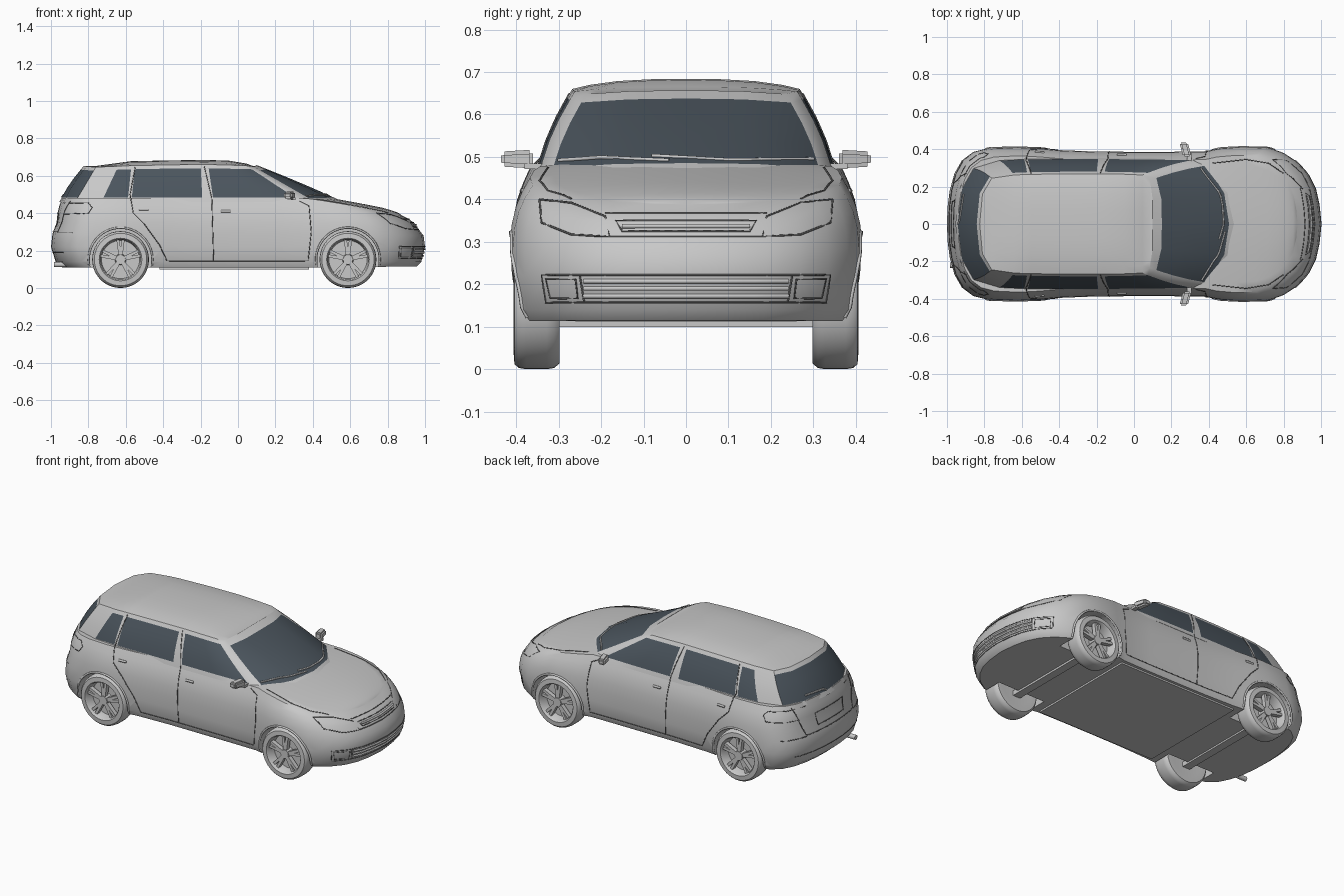
import bpy, bmesh, math
from mathutils import Vector, Matrix
from mathutils.bvhtree import BVHTree

if "Cube" in bpy.data.objects:
    bpy.data.objects.remove(bpy.data.objects["Cube"])


def material(name, rgb):
    m = bpy.data.materials.new(name)
    m.diffuse_color = (*rgb, 1)
    m.use_nodes = True
    m.node_tree.nodes["Principled BSDF"].inputs["Base Color"].default_value = m.diffuse_color
    return m


GREY = material("body grey", (0.58, 0.58, 0.58))
GLASS = material("tinted glass", (0.07, 0.09, 0.11))
DARK = material("seam dark", (0.12, 0.12, 0.12))


def smooth(ob, angle=40):
    bpy.ops.object.select_all(action='DESELECT')
    ob.select_set(True)
    bpy.context.view_layer.objects.active = ob
    bpy.ops.object.shade_smooth_by_angle(angle=math.radians(angle))


def link(name, bm, mats):
    me = bpy.data.meshes.new(name)
    bm.to_mesh(me)
    bm.free()
    for m in mats:
        me.materials.append(m)
    ob = bpy.data.objects.new(name, me)
    bpy.context.collection.objects.link(ob)
    return ob


FRACTIONS = (-1, -0.85, -0.6, -0.3, 0, 0.3, 0.6, 0.85, 1)


def shell(name, rings, top_crown, mats, rule=lambda row, col: 0):
    """Closed shell from half rings (front centre to rear centre), mirrored and capped."""
    verts, faces, idx = [], [], []
    n = len(rings[0])
    loops = [h + [(x, -y, z) for x, y, z in h[-2:0:-1]] for h in rings]
    m = len(loops[0])
    for loop in loops:
        verts += loop
    for r in range(len(rings) - 1):
        for c in range(m):
            d = (c + 1) % m
            faces.append((r * m + c, r * m + d, r * m + m + d, r * m + m + c))
            idx.append(rule(r, c if c < n - 1 else m - 1 - c))
    for half, crown in ((rings[0], lambda x, y, f: 0), (rings[-1], top_crown)):
        base, k = len(verts), len(FRACTIONS)
        for x, y, z in half:
            verts += [(x, f * y, z + crown(x, y, f)) for f in FRACTIONS]
        for c in range(n - 1):
            for j in range(k - 1):
                a = base + c * k + j
                faces.append((a, a + 1, a + k + 1, a + k))
                idx.append(0)
    bm = bmesh.new()
    bv = [bm.verts.new(v) for v in verts]
    for f, i in zip(faces, idx):
        bm.faces.new([bv[j] for j in f]).material_index = i
    bmesh.ops.remove_doubles(bm, verts=bm.verts, dist=0.0004)
    bmesh.ops.recalc_face_normals(bm, faces=bm.faces)
    return link(name, bm, mats), verts, faces


# Lower body: one plan outline, stacked in rings (side z, nose z, width, front x, rear x)
PLAN = [(1, 0), (.99, .10), (.97, .19), (.93, .27), (.87, .335), (.80, .38), (.72, .408),
        (.59, .415), (.46, .405), (.38, .389), (.2, .386), (0, .386), (-.2, .387), (-.4, .395),
        (-.5, .405), (-.63, .412), (-.78, .405), (-.86, .385), (-.92, .34), (-.96, .27),
        (-.985, .18), (-.997, .09), (-1, 0)]
RINGS = [(.11, .115, .95, .955, -.94), (.14, .14, .985, .98, -.975), (.22, .22, 1, 1, -1),
         (.29, .28, 1, .992, -.992), (.35, .315, .99, .965, -.97), (.40, .345, .965, .945, -.965),
         (.44, .368, .93, .915, -.955), (.48, .388, .885, .875, -.94)]


def body_ring(zs, zn, w, xf, xr):
    out = []
    for x, y in PLAN:
        if x > .38:
            x = .38 + (x - .38) * (xf - .38) / .62
        elif x < -.5:
            x = -.5 + (x + .5) * (xr + .5) / -.5
        g = max(0, (x - .35) / (xf - .35)) ** 1.2
        out.append((x, y * w, zs + (zn - zs) * g))
    return out


body, bverts, bfaces = shell(
    "body", [body_ring(*r) for r in RINGS],
    lambda x, y, f: .02 * min(1, y / .3) * (1 - f * f) if x > 0 else 0, [GREY])

# Cabin: columns from windscreen centre to rear window centre, belt point then roof point
CABIN = [((.56, 0, .462), (.10, 0, .657)), ((.53, .17, .46), (.10, .13, .655)),
         ((.43, .32, .45), (.085, .235, .648)), ((.34, .347, .46), (.045, .262, .654)),
         ((.1, .352, .46), (-.05, .266, .657)), ((-.13, .353, .46), (-.16, .268, .66)),
         ((-.19, .353, .46), (-.20, .268, .66)), ((-.4, .353, .46), (-.38, .268, .658)),
         ((-.57, .352, .46), (-.55, .265, .654)), ((-.59, .352, .46), (-.57, .265, .654)),
         ((-.73, .345, .46), (-.64, .262, .651)), ((-.87, .30, .46), (-.76, .245, .646)),
         ((-.93, .19, .46), (-.81, .16, .65)), ((-.955, 0, .46), (-.825, 0, .652))]
LEVELS = (0, .12, .4, .65, .9, 1)
GLASS_COLS = (0, 1, 3, 4, 6, 7, 9, 11, 12)


def cabin_ring(u):
    out = []
    for i, (a, b) in enumerate(CABIN):
        p = Vector(a).lerp(Vector(b), u)
        bulge = .01 * math.sin(math.pi * u)
        if i < 2:
            p.x += bulge
        elif i > 11:
            p.x -= bulge
        else:
            p.y += bulge
        out.append(tuple(p))
    return out


def roof_crown(x, y, f):
    ends = min(1, max(0, (.10 - x) / .12)) * min(1, max(0, (x + .825) / .25))
    return .024 * ends * (1 - f ** 4 * .6 - f * f * .4)


cabin, cverts, cfaces = shell(
    "cabin", [cabin_ring(u) for u in LEVELS], roof_crown, [GREY, GLASS],
    lambda r, c: int(1 <= r <= 3 and c in GLASS_COLS))
smooth(cabin, 35)

shift = len(bverts)
SURFACE = BVHTree.FromPolygons(bverts + cverts,
                               bfaces + [tuple(i + shift for i in f) for f in cfaces])

# Wheel arches cut from the body
WHEELS_X = (.588, -.628)
for wx in WHEELS_X:
    for s in (1, -1):
        bpy.ops.mesh.primitive_cylinder_add(vertices=48, radius=.166, depth=.3,
                                            location=(wx, s * .41, .152),
                                            rotation=(math.pi / 2, 0, 0))
        cutter = bpy.context.object
        cutter.hide_render = True
        mod = body.modifiers.new("arch", 'BOOLEAN')
        mod.operation, mod.solver, mod.object = 'DIFFERENCE', 'EXACT', cutter
        bpy.context.view_layer.objects.active = body
        bpy.ops.object.modifier_apply(modifier=mod.name)
        bpy.data.objects.remove(cutter)
smooth(body, 38)


def trace(name, view, paths, radius=.0025, mat=DARK, sides=(1, -1)):
    """Lay thin strips on the surface along paths drawn in a flat side, front, rear or top plane."""
    cu = bpy.data.curves.new(name, 'CURVE')
    cu.dimensions, cu.bevel_depth, cu.bevel_resolution, cu.use_fill_caps = '3D', radius, 1, True
    for s in sides:
        for path in paths:
            pts = []
            for (a0, b0), (a1, b1) in zip(path, path[1:]):
                k = max(1, int(math.hypot(a1 - a0, b1 - b0) / .025))
                pts += [(a0 + (a1 - a0) * i / k, b0 + (b1 - b0) * i / k) for i in range(k)]
            pts.append(path[-1])
            hits = []
            for a, b in pts:
                o, d = {'side': ((a, 2 * s, b), (0, -s, 0)), 'front': ((2, a * s, b), (-1, 0, 0)),
                        'rear': ((-2, a * s, b), (1, 0, 0)),
                        'top': ((a, b * s, 2), (0, 0, -1))}[view]
                hit = SURFACE.ray_cast(Vector(o), Vector(d))[0]
                if hit:
                    hits.append(hit)
            if len(hits) < 2:
                continue
            sp = cu.splines.new('POLY')
            sp.points.add(len(hits) - 1)
            for p, h in zip(sp.points, hits):
                p.co = (*h, 1)
    cu.materials.append(mat)
    ob = bpy.data.objects.new(name, cu)
    bpy.context.collection.objects.link(ob)
    bpy.ops.object.select_all(action='DESELECT')
    ob.select_set(True)
    bpy.context.view_layer.objects.active = ob
    bpy.ops.object.convert(target='MESH')


# Panel gaps and lamp outlines
trace("door_seams", 'side', [
    [(.33, .465), (.38, .44), (.392, .30), (.375, .145), (-.38, .145), (-.42, .23), (-.5, .34),
     (-.56, .40), (-.577, .5), (-.55, .645)],
    [(-.18, .65), (-.14, .48), (-.13, .145)]])
trace("headlamp_outlines", 'front', [
    [(.345, .40), (.34, .345), (.27, .317), (.18, .312), (.19, .36), (.27, .392), (.345, .40)]])
trace("tail_lamp_outlines", 'side', [
    [(-.93, .455), (-.80, .455), (-.78, .43), (-.80, .40), (-.93, .395)]])
trace("grille_outline", 'front', [[(0, .368), (.19, .368)], [(0, .313), (.18, .313)],
                                  [(0, .35), (.165, .35), (.15, .325), (0, .325)]])
trace("intake_outline", 'front', [[(0, .222), (.34, .222), (.33, .157), (0, .157)],
                                  [(.25, .22), (.24, .16)],
                                  [(.26, .212), (.33, .212), (.32, .167), (.255, .167), (.26, .212)]])
trace("bonnet_seam", 'top', [[(.42, .325), (.6, .345), (.72, .325), (.8, .27)]])
trace("tailgate_seam", 'rear', [[(.27, .465), (.25, .39), (.22, .30), (0, .30)],
                                [(0, .40), (.13, .40), (.12, .33), (0, .33)]])
trace("rear_bumper_seam", 'rear', [[(.22, .295), (.36, .295)], [(0, .19), (.3, .19)]])

# Raised trim in body colour
trace("intake_slats", 'front', [[(0, z), (.24, z)] for z in (.172, .19, .207)], .006, GREY)
trace("grille_bar", 'front', [[(0, .337), (.15, .337)]], .006, GREY)
trace("door_handles", 'side', [[(-.53, .42), (-.48, .42)], [(-.09, .41), (-.04, .41)]], .007, GREY)
trace("arch_lips", 'side', [[(wx + .170 * math.cos(math.radians(t)),
                              .152 + .170 * math.sin(math.radians(t)))
                             for t in range(-10, 191, 8)] for wx in WHEELS_X], .006, GREY)
trace("windscreen_wipers", 'front', [[(-.30, .492), (-.2, .499), (-.04, .492)],
                                     [(-.08, .503), (.1, .493), (.3, .495)]], .005, GREY, (1,))
trace("rear_wiper", 'rear', [[(0, .487), (.02, .497), (.16, .505)]], .005, GREY, (1,))


def box(bm, centre, size, turn=Matrix()):
    bmesh.ops.create_cube(bm, size=1, matrix=turn @ Matrix.Translation(centre)
                          @ Matrix.Diagonal((*size, 1)))


# Wheels: lathed tyre and rim with five paired spokes
TYRE = [(0, .01), (.10, 0), (.138, 0), (.149, .012), (.152, .03), (.152, .078), (.149, .096),
        (.140, .106), (.114, .108), (.108, .10), (.102, .05), (0, .05)]
for wx, label in zip(WHEELS_X, ("front", "rear")):
    for s, side in ((1, "left"), (-1, "right")):
        bm = bmesh.new()
        vs = [bm.verts.new((r, y, 0)) for r, y in TYRE]
        es = [bm.edges.new(p) for p in zip(vs, vs[1:])]
        bmesh.ops.spin(bm, geom=vs + es, axis=(0, 1, 0), cent=(0, 0, 0), steps=44,
                       angle=math.tau, use_merge=False)
        bmesh.ops.remove_doubles(bm, verts=bm.verts, dist=.0003)
        for i in range(5):
            for k in (-1, 1):
                turn = Matrix.Rotation(math.tau * i / 5 + k * .13, 4, 'Y')
                box(bm, (0, .08, .064), (.016, .026, .084), turn)
        bmesh.ops.create_cone(bm, cap_ends=True, segments=20, radius1=.03, radius2=.026, depth=.045,
                              matrix=Matrix.Translation((0, .075, 0))
                              @ Matrix.Rotation(-math.pi / 2, 4, 'X'))
        bmesh.ops.transform(bm, verts=bm.verts, matrix=Matrix.Translation((wx, s * .298, .152))
                            @ Matrix.Diagonal((1, s, 1, 1)))
        bmesh.ops.recalc_face_normals(bm, faces=bm.faces)
        smooth(link(f"{label}_{side}_wheel", bm, [GREY]), 35)

# Door mirrors on short arms
for s, side in ((1, "left"), (-1, "right")):
    bm = bmesh.new()
    box(bm, (.285, .398, .495), (.045, .076, .044), Matrix())
    for v in bm.verts:
        if v.co.y > .4:
            v.co.x -= .02
            v.co.z = .495 + (v.co.z - .495) * .8
    bmesh.ops.bevel(bm, geom=bm.edges[:], offset=.009, segments=2, affect='EDGES')
    box(bm, (.295, .355, .478), (.025, .05, .014))
    bmesh.ops.transform(bm, verts=bm.verts, matrix=Matrix.Diagonal((1, s, 1, 1)))
    bmesh.ops.recalc_face_normals(bm, faces=bm.faces)
    smooth(link(f"{side}_mirror", bm, [GREY]))

# Floor panel between the axles and the axle beams
bm = bmesh.new()
box(bm, (-.02, 0, .115), (.80, .70, .03))
for wx in WHEELS_X:
    box(bm, (wx, 0, .115), (.05, .62, .03))
link("floor_panel", bm, [GREY])

# Exhaust pipe
bpy.ops.mesh.primitive_cylinder_add(vertices=16, radius=.014, depth=.10,
                                    location=(-.935, -.22, .125), rotation=(0, math.pi / 2, 0))
pipe = bpy.context.object
pipe.name = "exhaust_pipe"
pipe.data.materials.append(GREY)
smooth(pipe)
